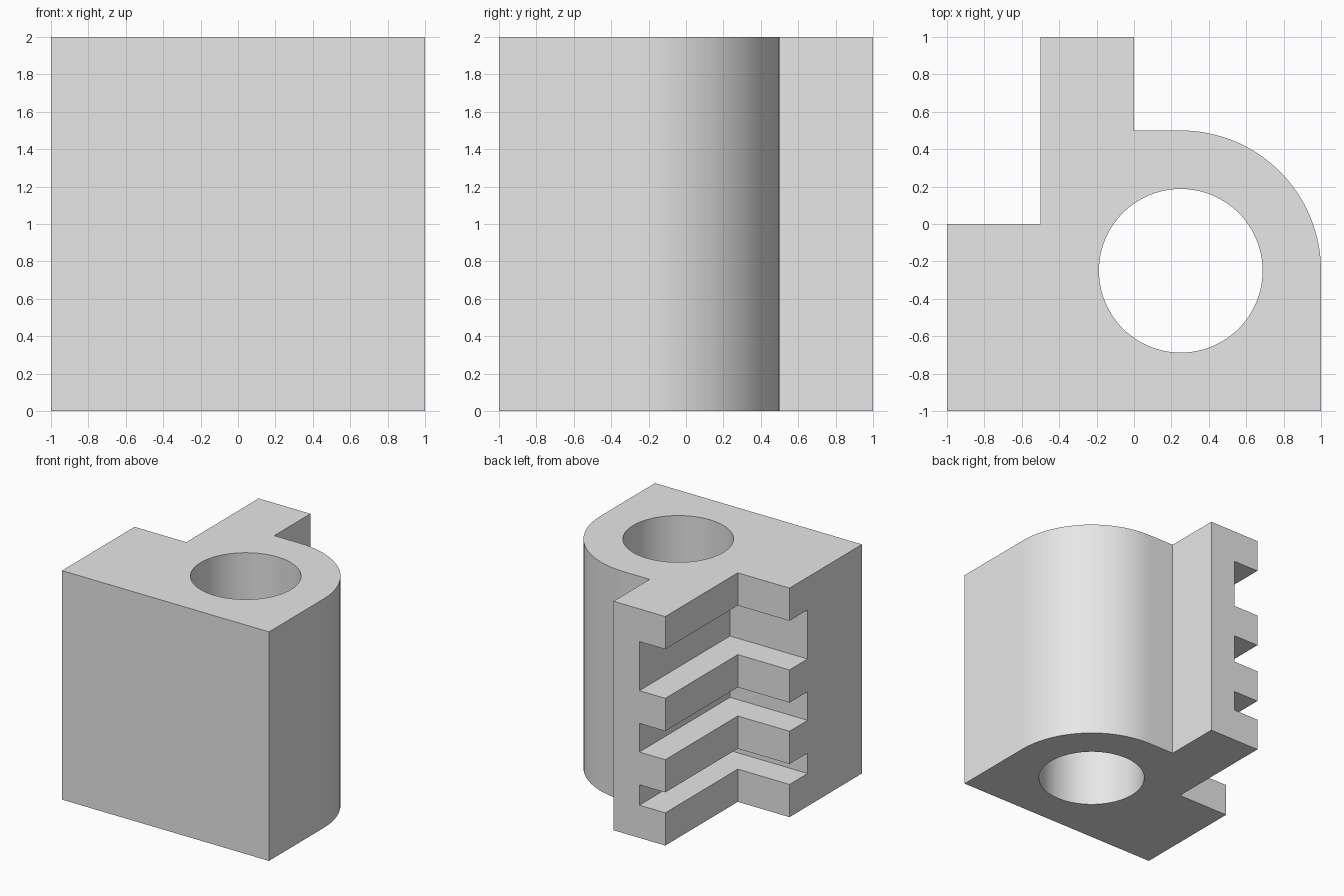
import bpy, bmesh, math
from mathutils import Matrix

default_cube = bpy.data.objects.get("Cube")
if default_cube:
    bpy.data.objects.remove(default_cube, do_unlink=True)

# Single plain grey material
grey = bpy.data.materials.new("plain grey")
grey.use_nodes = True
grey.diffuse_color = (0.8, 0.8, 0.8, 1)
grey.node_tree.nodes["Principled BSDF"].inputs["Base Color"].default_value = (0.8, 0.8, 0.8, 1)


def prism(name, outline, bottom, top):
    """Extrude a counter-clockwise outline from bottom to top."""
    bm = bmesh.new()
    base = bm.faces.new([bm.verts.new((x, y, bottom)) for x, y in outline])
    grown = bmesh.ops.extrude_face_region(bm, geom=[base], use_keep_orig=True)
    lifted = [v for v in grown["geom"] if isinstance(v, bmesh.types.BMVert)]
    bmesh.ops.translate(bm, verts=lifted, vec=(0, 0, top - bottom))
    bmesh.ops.recalc_face_normals(bm, faces=bm.faces)
    mesh = bpy.data.meshes.new(name)
    bm.to_mesh(mesh)
    bm.free()
    mesh.materials.append(grey)
    obj = bpy.data.objects.new(name, mesh)
    bpy.context.collection.objects.link(obj)
    return obj


def circle(cx, cy, radius, start, end, steps):
    angles = [math.radians(start + (end - start) * i / steps) for i in range(steps + 1)]
    return [(cx + radius * math.cos(a), cy + radius * math.sin(a)) for a in angles]


def carve(body, cutter):
    """Subtract the cutter from the body, then discard it."""
    cutter.hide_render = True
    mod = body.modifiers.new("cut", 'BOOLEAN')
    mod.operation = 'DIFFERENCE'
    mod.solver = 'EXACT'
    mod.object = cutter
    bpy.ops.object.select_all(action='DESELECT')
    body.select_set(True)
    bpy.context.view_layer.objects.active = body
    bpy.ops.object.modifier_apply(modifier=mod.name)
    bpy.data.objects.remove(cutter, do_unlink=True)


# Block with a rounded corner and a stepped rear corner
CENTRE = (0.25, -0.25)
outline = [(-1, -1), (1, -1)] + circle(*CENTRE, 0.75, 0, 90, 32)
outline += [(0, 0.5), (0, 1), (-0.5, 1), (-0.5, 0), (-1, 0)]
block = prism("bored_block", outline, 0, 2)

# Vertical bore through the block
bore = circle(*CENTRE, 0.4375, 0, 360, 96)[:-1]
carve(block, prism("bore_cutter", bore, -0.1, 2.1))

# Three slots of growing height between equal ribs, wrapping the inner corner
RIB = 2 / 7
slot = [(-1.2, -0.25), (-0.25, -0.25), (-0.25, 1.2), (-1.2, 1.2)]
z = RIB
for height in (0.1786, 0.25, 0.4286):
    carve(block, prism("slot_cutter", slot, z, z + height))
    z += height + RIB

# Smooth curved walls, crisp edges
bpy.ops.object.select_all(action='DESELECT')
block.select_set(True)
bpy.context.view_layer.objects.active = block
bpy.ops.object.shade_smooth_by_angle(angle=math.radians(30))
